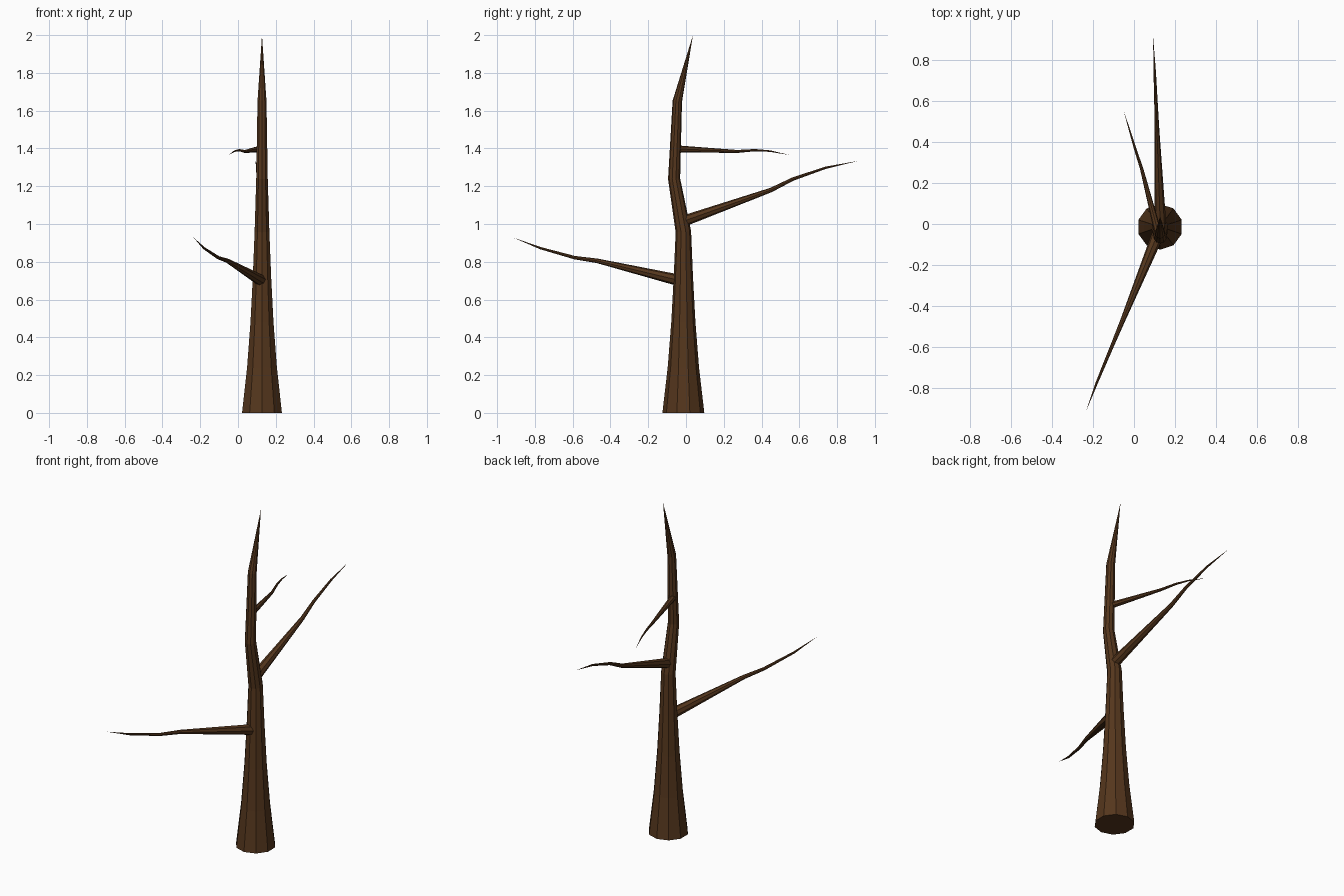
import bpy, bmesh, math
from mathutils import Vector

if "Cube" in bpy.data.objects:
    bpy.data.objects.remove(bpy.data.objects["Cube"])

bark = bpy.data.materials.new("bark")
bark.diffuse_color = (0.09, 0.037, 0.012, 1)
bark.use_nodes = True
bark.node_tree.nodes["Principled BSDF"].inputs["Base Color"].default_value = bark.diffuse_color


def tapered_tube(name, path, sides):
    """Flat-faced tube through (x, y, z, radius) points, ending in a sharp tip."""
    pts = [Vector(p[:3]) for p in path]
    bm = bmesh.new()
    rings = []
    for i, p in enumerate(pts[:-1]):
        # ring plane follows the path; the trunk base stays level on the ground
        d = (pts[i + 1] - pts[max(i - 1, 0)]).normalized()
        if p.z == 0:
            d = Vector((0, 0, 1))
        u = Vector((1, 0, 0))
        u = (u - d * u.dot(d)).normalized()
        v = d.cross(u)
        r = path[i][3]
        ring = []
        for k in range(sides):
            a = 2 * math.pi * k / sides + math.pi / 2
            ring.append(bm.verts.new(p + r * (u * math.cos(a) + v * math.sin(a))))
        rings.append(ring)
    tip = bm.verts.new(pts[-1])
    bm.faces.new(rings[0][::-1])
    for k in range(sides):
        n = (k + 1) % sides
        for lo, hi in zip(rings, rings[1:]):
            bm.faces.new((lo[k], lo[n], hi[n], hi[k]))
        bm.faces.new((rings[-1][k], rings[-1][n], tip))
    bmesh.ops.recalc_face_normals(bm, faces=bm.faces)
    mesh = bpy.data.meshes.new(name)
    bm.to_mesh(mesh)
    bm.free()
    mesh.materials.append(bark)
    bpy.context.collection.objects.link(bpy.data.objects.new(name, mesh))


# Trunk: flared base, slight backward kink, pointed top
tapered_tube("trunk", [
    (0.127, -0.014, 0, 0.111), (0.127, -0.014, 0.24, 0.083),
    (0.127, -0.014, 0.48, 0.064), (0.127, -0.014, 0.72, 0.051),
    (0.127, -0.014, 0.96, 0.041), (0.127, -0.063, 1.24, 0.032),
    (0.127, -0.046, 1.65, 0.025), (0.127, 0.037, 2.0, 0)], 10)

# Three bare branches, each bending near its end
tapered_tube("lower_branch", [
    (0.125, -0.03, 0.70, 0.031), (-0.055, -0.47, 0.805, 0.012),
    (-0.105, -0.59, 0.822, 0.009), (-0.18, -0.77, 0.872, 0.006),
    (-0.235, -0.915, 0.928, 0)], 8)
tapered_tube("middle_branch", [
    (0.128, 0.0, 1.02, 0.029), (0.112, 0.45, 1.18, 0.012),
    (0.108, 0.566, 1.238, 0.009), (0.101, 0.74, 1.298, 0.006),
    (0.093, 0.912, 1.334, 0)], 8)
tapered_tube("upper_branch", [
    (0.118, -0.045, 1.398, 0.018), (0.037, 0.27, 1.384, 0.008),
    (0.006, 0.365, 1.391, 0.006), (-0.018, 0.445, 1.386, 0.004),
    (-0.05, 0.55, 1.365, 0)], 8)
